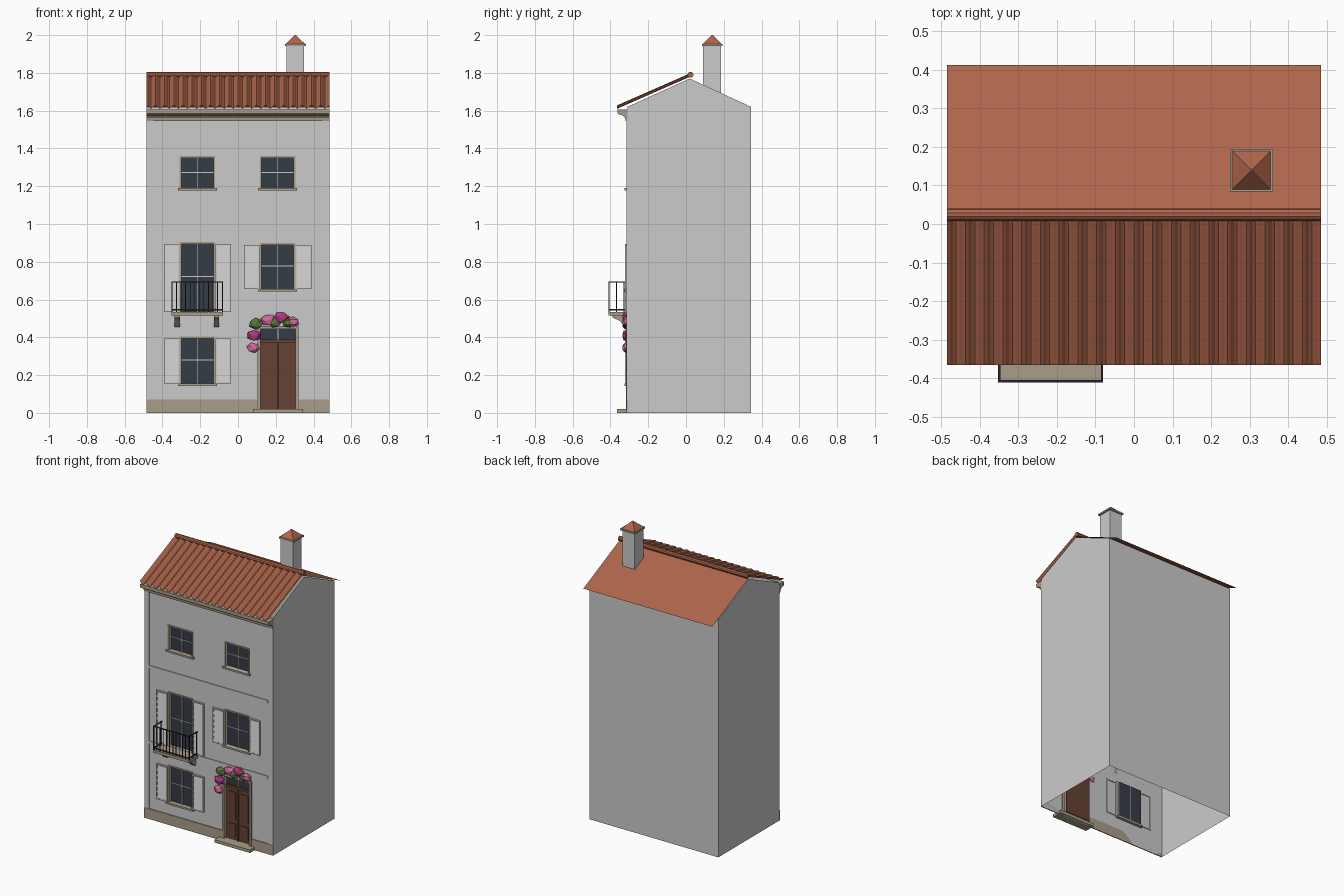
import bpy, bmesh, math
from mathutils import Matrix, Vector

if "Cube" in bpy.data.objects:
    bpy.data.objects.remove(bpy.data.objects["Cube"])


def mat(name, r, g, b):
    m = bpy.data.materials.new(name)
    m.diffuse_color = (r, g, b, 1)
    m.use_nodes = True
    m.node_tree.nodes["Principled BSDF"].inputs["Base Color"].default_value = m.diffuse_color
    return m


STONE = mat("stone", 0.40, 0.34, 0.25)
TILE = mat("terracotta", 0.42, 0.13, 0.07)
GLASS = mat("glass", 0.035, 0.045, 0.06)
WOOD = mat("wood", 0.13, 0.055, 0.035)
IRON = mat("iron", 0.02, 0.02, 0.025)
PAINT = mat("shutter_paint", 0.85, 0.85, 0.85)
BAR = mat("window_bars", 0.6, 0.6, 0.58)
PINK = mat("pink", 0.65, 0.15, 0.35)
MAGENTA = mat("magenta", 0.45, 0.04, 0.22)
LEAF = mat("leaf", 0.10, 0.18, 0.05)


def finish(name, bm, material=None):
    me = bpy.data.meshes.new(name)
    bm.to_mesh(me)
    bm.free()
    if material:
        me.materials.append(material)
    ob = bpy.data.objects.new(name, me)
    bpy.context.collection.objects.link(ob)
    return ob


def boxes(name, material, items):
    """Each item is (x0, x1, y0, y1, z0, z1)."""
    bm = bmesh.new()
    for x0, x1, y0, y1, z0, z1 in items:
        m = Matrix.Translation(((x0 + x1) / 2, (y0 + y1) / 2, (z0 + z1) / 2)) @ \
            Matrix.Diagonal((x1 - x0, y1 - y0, z1 - z0, 1))
        bmesh.ops.create_cube(bm, size=1, matrix=m)
    return finish(name, bm, material)


def extrude_x(name, profile, spans, material=None):
    """Closed (y, z) profile extruded between pairs of x."""
    bm = bmesh.new()
    for x0, x1 in spans:
        a = [bm.verts.new((x0, y, z)) for y, z in profile]
        b = [bm.verts.new((x1, y, z)) for y, z in profile]
        n = len(profile)
        for i in range(n):
            bm.faces.new((a[i], a[(i + 1) % n], b[(i + 1) % n], b[i]))
        bm.faces.new(a)
        bm.faces.new(b[::-1])
    bmesh.ops.recalc_face_normals(bm, faces=bm.faces)
    return finish(name, bm, material)


W, F, B = 0.485, -0.31, 0.345          # half width, front and back wall
EAVE, RIDGE, RY = 1.62, 1.77, 0.02
GY = F + 0.018                         # glass depth
# window: left, right, bottom, top, has shutters
WINDOWS = {
    "upper_left": (-0.30, -0.13, 1.19, 1.35, False),
    "upper_right": (0.125, 0.295, 1.19, 1.35, False),
    "balcony_door": (-0.30, -0.13, 0.535, 0.895, True),
    "middle_right": (0.125, 0.295, 0.655, 0.89, True),
    "ground_left": (-0.30, -0.13, 0.155, 0.395, True),
}
DOOR = (0.118, 0.305, 0.0, 0.445)
holes = [w[:4] for w in WINDOWS.values()] + [DOOR]

# front wall with openings and reveals
bm = bmesh.new()
xs = sorted({-W, W, *[v for h in holes for v in h[:2]]})
zs = sorted({0, EAVE, *[v for h in holes for v in h[2:]]})


def quad(bm, *pts):
    bm.faces.new([bm.verts.new(p) for p in pts])


for x0, x1 in zip(xs, xs[1:]):
    for z0, z1 in zip(zs, zs[1:]):
        cx, cz = (x0 + x1) / 2, (z0 + z1) / 2
        if not any(h[0] < cx < h[1] and h[2] < cz < h[3] for h in holes):
            quad(bm, (x0, F, z0), (x1, F, z0), (x1, F, z1), (x0, F, z1))
for a, b, c, d in holes:
    ring = [(a, c), (a, d), (b, d), (b, c)]
    for (p, q), (r, s) in zip(ring, ring[1:] + ring[:1]):
        quad(bm, (p, F, q), (r, F, s), (r, GY, s), (p, GY, q))
bmesh.ops.remove_doubles(bm, verts=bm.verts, dist=1e-5)
finish("front_wall", bm)

# side and back walls, open underneath
bm = bmesh.new()
for s in (-1, 1):
    pts = [(s * W, F, 0), (s * W, B, 0), (s * W, B, EAVE), (s * W, RY, RIDGE), (s * W, F, EAVE)]
    quad(bm, *(pts if s > 0 else pts[::-1]))
quad(bm, (W, B, 0), (-W, B, 0), (-W, B, EAVE), (W, B, EAVE))
finish("side_and_back_walls", bm)

# corner strips and floor bands
boxes("corner_strips", None, [(-W, -0.45, F - 0.004, F, 0.07, 1.55), (0.445, W, F - 0.004, F, 0.07, 1.55)])
boxes("floor_bands", None, [(-0.45, 0.445, F - 0.006, F, z, z + 0.015) for z in (0.515, 1.03)])
boxes("plinth", STONE, [(-W, 0.10, F - 0.006, F, 0, 0.07), (0.323, W, F - 0.006, F, 0, 0.07)])
extrude_x("cornice", [(F, 1.545), (-0.32, 1.545), (-0.322, 1.56), (-0.335, 1.575), (-0.355, 1.58),
                      (-0.362, 1.585), (-0.362, 1.607), (F, 1.607)], [(-W, W)], STONE)

# corrugated front roof
N, STEPS = 20, 6
bm = bmesh.new()
rows = []
for i in range(N * STEPS + 1):
    x = -W + 2 * W * i / (N * STEPS)
    h = 0.009 * math.cos(2 * math.pi * i / STEPS)
    rows.append((bm.verts.new((x, -0.365, 1.619 + h)), bm.verts.new((x, RY, 1.788 + h))))
for (a, b), (c, d) in zip(rows, rows[1:]):
    bm.faces.new((a, c, d, b))
finish("front_roof_tiles", bm, TILE)

# plain back roof sheet and ridge roll
bm = bmesh.new()
quad(bm, (-W, RY, 1.776), (W, RY, 1.776), (W, 0.412, 1.595), (-W, 0.412, 1.595))
finish("back_roof", bm, TILE)
extrude_x("ridge_tile", [(0.024 + 0.016 * math.cos(k * math.pi / 5), 1.79 + 0.016 * math.sin(k * math.pi / 5))
                         for k in range(10)], [(-W, W)], TILE)

# chimney
boxes("chimney", None, [(0.257, 0.35, 0.09, 0.185, 1.67, 1.945)])
boxes("chimney_cap", STONE, [(0.249, 0.36, 0.084, 0.194, 1.943, 1.954)])
bm = bmesh.new()
bmesh.ops.create_cone(bm, cap_ends=True, segments=4, radius1=0.072, radius2=0.004, depth=0.047,
                      matrix=Matrix.Translation((0.304, 0.139, 1.9765)) @ Matrix.Rotation(math.pi / 4, 4, 'Z'))
finish("chimney_roof", bm, TILE)


def surround(a, b, c, d, t, y0, bottom=True):
    out = [(a - t, a, y0, F + 0.005, c, d + t), (b, b + t, y0, F + 0.005, c, d + t), (a, b, y0, F + 0.005, d, d + t)]
    return out + ([(a - t, b + t, y0, F + 0.005, c - t, c)] if bottom else [])


# windows with frames, bars, sills and louvred shutters
for name, (a, b, c, d, shutters) in WINDOWS.items():
    bm = bmesh.new()
    quad(bm, (a, GY, c), (b, GY, c), (b, GY, d), (a, GY, d))
    finish(name + "_glass", bm, GLASS)
    m, mz = (a + b) / 2, c + (d - c) * 0.52
    boxes(name + "_bars", BAR, [(m - 0.004, m + 0.004, GY - 0.008, GY, c, d),
                                (a, b, GY - 0.007, GY, mz - 0.003, mz + 0.003)])
    boxes(name + "_frame", STONE, surround(a, b, c, d, 0.009, F - 0.005, False))
    if name != "balcony_door":
        boxes(name + "_sill", STONE, [(a - 0.018, b + 0.018, F - 0.015, GY, c - 0.012, c)])
    if shutters:
        slabs = []
        for x0, x1 in ((a - 0.093, a - 0.01), (b + 0.01, b + 0.093)):
            slabs += surround(x0 + 0.008, x1 - 0.008, c + 0.008, d - 0.008, 0.008, F - 0.012)
        boxes(name + "_shutter_frames", PAINT, slabs)
        n = round((d - c) / 0.04)
        h = (d - c - 0.016) / n
        spans = [(a - 0.085, a - 0.018), (b + 0.018, b + 0.085)]
        for k in range(n):
            z = c + 0.008 + k * h
            extrude_x(name + "_shutter_slat", [(F, z), (F - 0.011, z), (F - 0.004, z + h), (F, z + h)], spans, PAINT)

# front door with transom and step
a, b, c, d = DOOR
m = (a + b) / 2
boxes("door_frame", STONE, surround(a, b, c, d, 0.016, F - 0.008, False))
leaf = [(a, b, GY - 0.004, GY + 0.006, 0.02, 0.385), (a, b, GY - 0.012, GY, 0.372, 0.388),
        (m - 0.004, m + 0.004, GY - 0.012, GY, 0.02, 0.375)]
for x0, x1 in ((a, m), (m, b)):
    leaf += [(x0 + 0.018, x1 - 0.018, GY - 0.01, GY, z0, z1) for z0, z1 in ((0.045, 0.13), (0.155, 0.345))]
boxes("door", WOOD, leaf)
boxes("transom_glass", GLASS, [(a, b, GY - 0.002, GY, 0.388, d)])
boxes("transom_bar", BAR, [(m - 0.003, m + 0.003, GY - 0.008, GY, 0.388, d)])
boxes("door_step", STONE, [(0.08, 0.345, -0.365, GY, 0, 0.02)])

# flowering climber around the door
for k, (x, z, r, material) in enumerate([
        (0.095, 0.472, 0.040, LEAF), (0.16, 0.492, 0.042, PINK), (0.23, 0.505, 0.043, MAGENTA),
        (0.29, 0.482, 0.036, PINK), (0.265, 0.478, 0.034, LEAF), (0.195, 0.478, 0.036, LEAF),
        (0.085, 0.410, 0.040, MAGENTA), (0.08, 0.345, 0.036, PINK)]):
    bm = bmesh.new()
    bmesh.ops.create_icosphere(bm, subdivisions=1, radius=1, matrix=Matrix.Translation((x, F - 0.01, z))
                               @ Matrix.Diagonal((r, 0.02, r * 0.8, 1)) @ Matrix.Rotation(k * 0.7, 4, 'Y'))
    finish("blossom_cluster", bm, material)

# balcony slab, brackets and iron railing
L, R, Y = -0.352, -0.08, -0.41
boxes("balcony_slab", STONE, [(L, R, Y, F, 0.515, 0.533)])
extrude_x("balcony_brackets", [(F, 0.455), (F - 0.015, 0.46), (F - 0.045, 0.49), (F - 0.08, 0.505),
                               (F - 0.08, 0.516), (F, 0.516)], [(-0.335, -0.308), (-0.128, -0.10)], STONE)
t = 0.006
bars = []
for z in (0.543, 0.69):
    bars += [(L, R, Y, Y + t, z, z + t), (L, L + t, Y, F, z, z + t), (R - t, R, Y, F, z, z + t)]
for k in range(12):
    x = L + (R - L - t) * k / 11
    w = t if k in (0, 11) else 0.004
    bars.append((x, x + w, Y, Y + w, 0.533, 0.69))
for y in (-0.37, -0.33):
    bars += [(x, x + 0.004, y, y + 0.004, 0.533, 0.69) for x in (L, R - 0.004)]
boxes("balcony_railing", IRON, bars)
